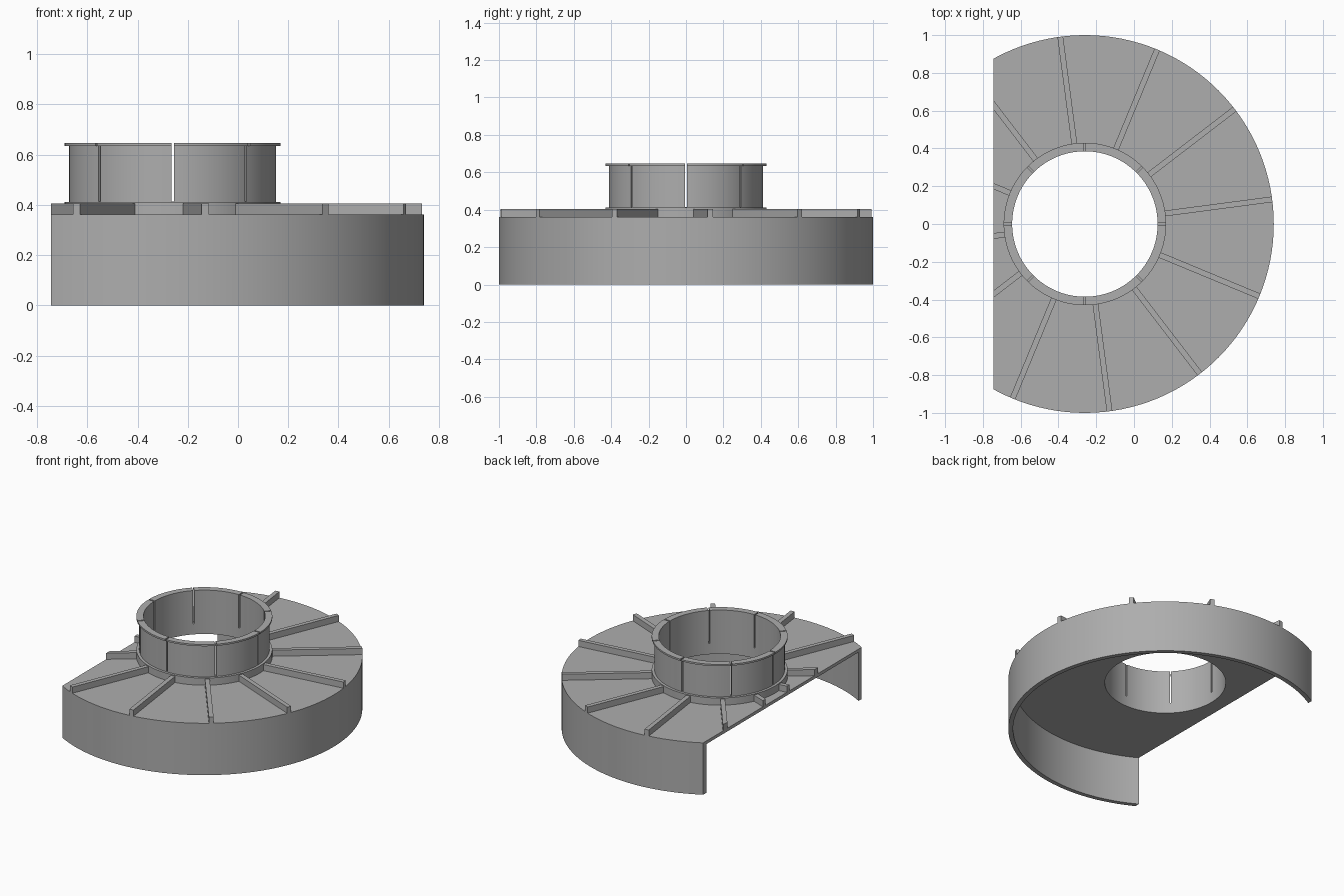
import bpy, bmesh, math
from mathutils import Matrix

CX = -0.26        # axis of the round parts
CUT_X = -0.745    # flat cut side
SEGMENTS = 128

cube = bpy.data.objects.get("Cube")
if cube:
    bpy.data.objects.remove(cube, do_unlink=True)

grey = bpy.data.materials.new("matte grey")
grey.use_nodes = True
COLOUR = (0.42, 0.42, 0.42, 1)
grey.diffuse_color = COLOUR
grey.node_tree.nodes["Principled BSDF"].inputs["Base Color"].default_value = COLOUR


def finish(name, bm):
    bmesh.ops.recalc_face_normals(bm, faces=bm.faces)
    mesh = bpy.data.meshes.new(name)
    bm.to_mesh(mesh)
    bm.free()
    mesh.materials.append(grey)
    obj = bpy.data.objects.new(name, mesh)
    bpy.context.collection.objects.link(obj)
    return obj


def lathe(name, profile):
    """Spin a closed (radius, height) profile around the main axis."""
    bm = bmesh.new()
    rings = []
    for i in range(SEGMENTS):
        a = math.tau * i / SEGMENTS
        rings.append([bm.verts.new((CX + r * math.cos(a), r * math.sin(a), z))
                      for r, z in profile])
    n = len(profile)
    for i in range(SEGMENTS):
        a, b = rings[i], rings[(i + 1) % SEGMENTS]
        for j in range(n):
            k = (j + 1) % n
            bm.faces.new((a[j], b[j], b[k], a[k]))
    return finish(name, bm)


def radial_boxes(name, count, start, r0, r1, width, z0, z1):
    """Boxes pointing outwards, evenly spaced around the main axis."""
    bm = bmesh.new()
    for i in range(count):
        turn = Matrix.Rotation(start + math.tau * i / count, 4, 'Z')
        place = Matrix.Translation(((r0 + r1) / 2, 0, (z0 + z1) / 2))
        size = Matrix.Diagonal((r1 - r0, width, z1 - z0, 1))
        bmesh.ops.create_cube(
            bm, size=1, matrix=Matrix.Translation((CX, 0, 0)) @ turn @ place @ size)
    return finish(name, bm)


def boolean(obj, cutter, operation):
    mod = obj.modifiers.new("cut", 'BOOLEAN')
    mod.operation = operation
    mod.solver = 'EXACT'
    mod.object = cutter
    bpy.context.view_layer.objects.active = obj
    bpy.ops.object.modifier_apply(modifier=mod.name)


# Cutters: the flat side, the outer rim limit, and the collar slits
bm = bmesh.new()
bmesh.ops.create_cube(bm, size=3, matrix=Matrix.Translation((CUT_X - 1.5, 0, 0)))
side_cutter = finish("side_cutter", bm)
bm = bmesh.new()
bmesh.ops.create_cone(bm, cap_ends=True, segments=SEGMENTS, radius1=1, radius2=1,
                      depth=1, matrix=Matrix.Translation((CX, 0, 0.5)))
rim_limit = finish("rim_limit", bm)
slit_cutter = radial_boxes("slit_cutter", 8, 0, 0.35, 0.48, 0.009, 0.414, 0.7)

# Open-bottomed round housing with a central hole
housing = lathe("housing", [(0.385, 0.34), (0.97, 0.34), (0.97, 0), (1, 0),
                            (1, 0.362), (0.385, 0.362)])
boolean(housing, side_cutter, 'DIFFERENCE')

# Ribs on the top plate
ribs = radial_boxes("top_ribs", 12, math.radians(7.5), 0.42, 1.1, 0.03, 0.355, 0.405)
boolean(ribs, rim_limit, 'INTERSECT')
boolean(ribs, side_cutter, 'DIFFERENCE')

# Slit collar with a base ring and a top lip
collar = lathe("collar", [(0.385, 0.36), (0.43, 0.36), (0.43, 0.412), (0.412, 0.412),
                          (0.412, 0.634), (0.43, 0.634), (0.43, 0.646), (0.385, 0.646)])
boolean(collar, slit_cutter, 'DIFFERENCE')

for cutter in (side_cutter, rim_limit, slit_cutter):
    bpy.data.objects.remove(cutter, do_unlink=True)

# Smooth round walls, sharp edges
bpy.ops.object.select_all(action='DESELECT')
for obj in (housing, collar):
    obj.select_set(True)
bpy.context.view_layer.objects.active = housing
bpy.ops.object.shade_smooth_by_angle(angle=math.radians(30))
